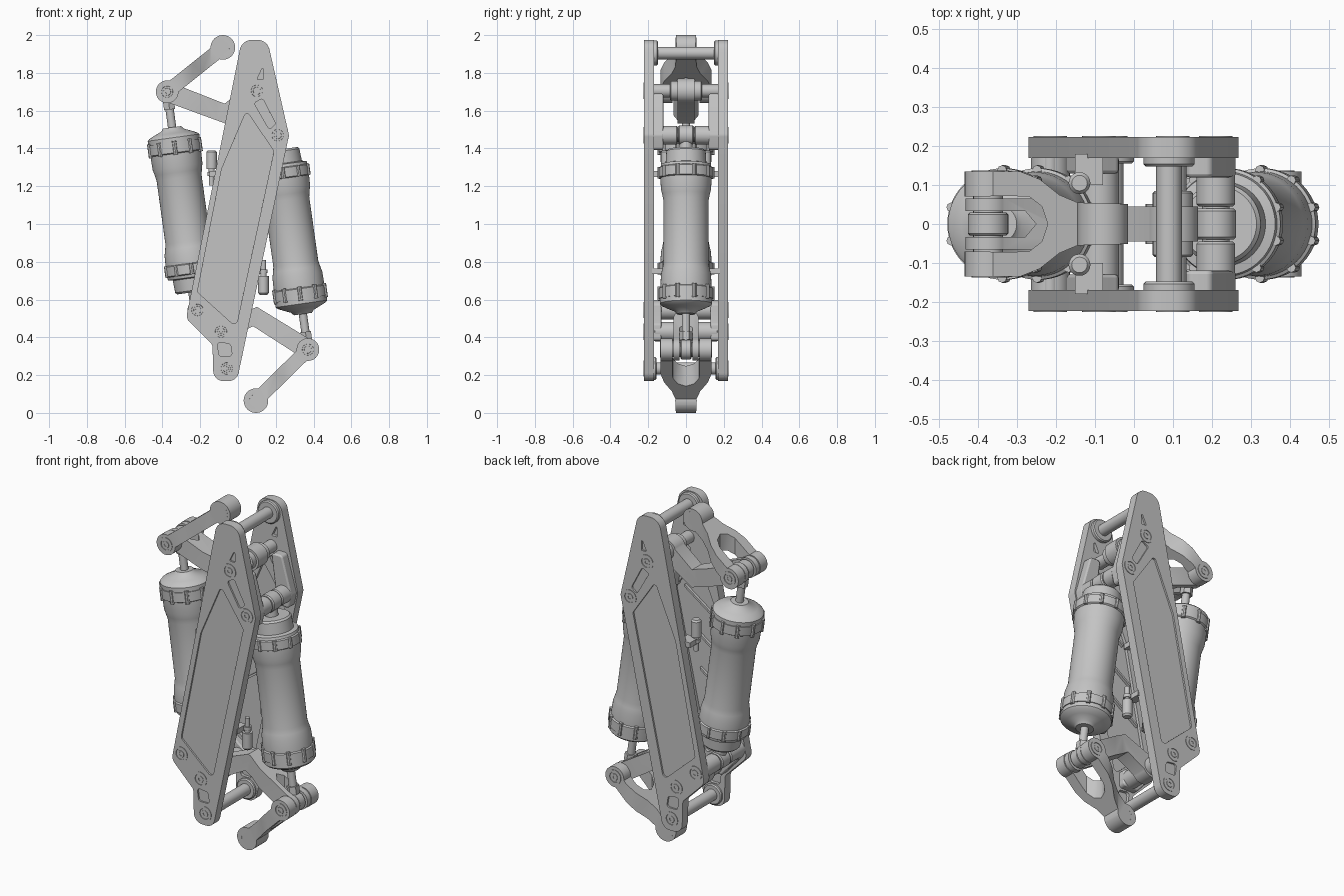
import bpy, bmesh, math
from mathutils import Vector

cube = bpy.data.objects.get("Cube")
if cube:
    bpy.data.objects.remove(cube, do_unlink=True)

grey = bpy.data.materials.new("machined_grey")
grey.use_nodes = True
colour = (0.55, 0.55, 0.55, 1)
grey.diffuse_color = colour
grey.node_tree.nodes["Principled BSDF"].inputs["Base Color"].default_value = colour
parts = []


def make(name, bm):
    bmesh.ops.recalc_face_normals(bm, faces=bm.faces[:])
    mesh = bpy.data.meshes.new(name)
    bm.to_mesh(mesh)
    bm.free()
    mesh.materials.append(grey)
    ob = bpy.data.objects.new(name, mesh)
    bpy.context.collection.objects.link(ob)
    parts.append(ob)
    return ob


def rounded(corners):
    """Polygon of (u, v, radius) corners with filleted vertices."""
    out = []
    for i, (u, v, r) in enumerate(corners):
        p = Vector((u, v, 0))
        a = (Vector((*corners[i - 1][:2], 0)) - p).normalized()
        b = (Vector((*corners[(i + 1) % len(corners)][:2], 0)) - p).normalized()
        half = a.angle(b) / 2
        c = p + (a + b).normalized() * r / math.sin(half)
        t = r / math.tan(half)
        s, e = (p + a * t - c).normalized(), (p + b * t - c).normalized()
        out += [(c + s.slerp(e, k / 8) * r).to_2d() for k in range(9)]
    return out


def slab(name, loops, w0, w1, axis="y", bevel=0.0):
    """Extrude an outline, with optional holes, along y or z."""
    bm = bmesh.new()
    for loop in loops:
        vs = [bm.verts.new((u, w0, v) if axis == "y" else (u, v, w0)) for u, v in loop]
        if len(loops) == 1:
            bm.faces.new(vs)
        else:
            for i, v in enumerate(vs):
                bm.edges.new((vs[i - 1], v))
    if len(loops) > 1:
        bmesh.ops.triangle_fill(bm, use_beauty=True, edges=bm.edges[:])
    new = bmesh.ops.extrude_face_region(bm, geom=bm.faces[:])["geom"]
    move = Vector((0, w1 - w0, 0) if axis == "y" else (0, 0, w1 - w0))
    bmesh.ops.translate(bm, vec=move, verts=[g for g in new if isinstance(g, bmesh.types.BMVert)])
    ob = make(name, bm)
    if bevel:
        mod = ob.modifiers.new("edge", "BEVEL")
        mod.width, mod.segments, mod.angle_limit = bevel, 2, math.radians(50)
    return ob


def lathe(name, start, direction, profile, sides=40):
    """Spin (distance, radius) pairs around an axis."""
    bm = bmesh.new()
    vs = [bm.verts.new((r, 0, d)) for d, r in profile]
    es = [bm.edges.new(pair) for pair in zip(vs, vs[1:])]
    bmesh.ops.spin(bm, geom=vs + es, cent=(0, 0, 0), axis=(0, 0, 1),
                   angle=math.tau, steps=sides, use_duplicate=False)
    bmesh.ops.remove_doubles(bm, verts=bm.verts[:], dist=1e-5)
    ob = make(name, bm)
    ob.location = start
    ob.rotation_euler = Vector(direction).to_track_quat("Z", "Y").to_euler()
    return ob


def pin(name, at, y0, y1, r):
    c = min(0.006, r / 5)
    n = y1 - y0
    return lathe(name, (at[0], y0, at[1]), (0, 1, 0),
                 [(0, 0), (0, r - c), (c, r), (n - c, r), (n, r - c), (n, 0)], 32)


def cap(name, at, y, side, r):
    """Low stepped bolt head facing outwards."""
    lathe(name, (at[0], y * side, at[1]), (0, side, 0),
          [(-0.01, r), (0.003, r), (0.003, r * 0.72), (-0.004, r * 0.68),
           (-0.004, r * 0.5), (0.002, r * 0.45), (0.002, r * 0.22), (-0.008, r * 0.2), (-0.008, 0)], 32)


def bone(path, r0, r1, w):
    """Side outline of an arm: round eyes joined by a narrower bar."""
    pts = [Vector(p) for p in path]

    def eye(p, q, r):
        a = math.atan2(q.y - p.y, q.x - p.x)
        f = math.asin(w / r)
        return [(p.x + r * math.cos(t), p.y + r * math.sin(t))
                for t in (a + f + (math.tau - 2 * f) * k / 28 for k in range(29))]
    right, left = [], []
    for p, q, s in zip(pts, pts[1:], pts[2:]):
        d = (s - p).normalized()
        right.append((q.x + d.y * w, q.y - d.x * w))
        left.append((q.x - d.y * w, q.y + d.x * w))
    return eye(pts[0], pts[1], r0) + right + eye(pts[-1], pts[-2], r1) + left[::-1]


def arm(name, path, half_plan, r0, r1, w):
    """Intersect the side outline with a symmetric plan of (t, y) points."""
    x0, x1 = path[0][0], path[-1][0]
    half = [(x0 + t * (x1 - x0), y) for t, y in half_plan]
    plan = half + [(x, -y) for x, y in half[::-1] if y > 0]
    ob = slab(name, [bone(path, r0, r1, w)], -0.2, 0.2)
    cutter = slab("arm_cutter", [plan], -0.1, 2.1, "z")
    cutter.hide_render = True
    mod = ob.modifiers.new("plan", "BOOLEAN")
    mod.operation, mod.solver, mod.object = "INTERSECT", "EXACT", cutter
    bpy.context.view_layer.objects.active = ob
    bpy.ops.object.modifier_apply(modifier=mod.name)
    parts.remove(cutter)
    bpy.data.objects.remove(cutter, do_unlink=True)


# Joint positions in the x-z plane
top_pin, bottom_pin = (0.09, 1.905), (-0.06, 0.235)
joints = {
    "upper": dict(knee=(-0.375, 1.70), hub=(-0.08, 1.935), bend=(-0.07, 1.585),
                  pivot=(0.10, 1.705), anchor=(-0.215, 0.545), sleeve=0.085),
    "lower": dict(knee=(0.37, 0.335), hub=(0.095, 0.065), bend=(0.09, 0.51),
                  pivot=(-0.09, 0.43), anchor=(0.21, 1.47), sleeve=0.17),
}

# Side plates with recessed panels
outline = rounded([(0.02, 1.975, 0.065), (0.155, 1.975, 0.065), (0.27, 1.47, 0.04), (-0.006, 0.168, 0.055),
                   (-0.13, 0.168, 0.055), (-0.135, 0.36, 0.03), (-0.275, 0.5, 0.05)])
pockets = [
    rounded([(-0.215, 0.64, 0.02), (-0.087, 1.29, 0.05), (0.045, 1.6, 0.015), (0.19, 1.385, 0.02), (-0.01, 0.455, 0.02)]),
    rounded([(0.085, 1.64, 0.012), (0.13, 1.665, 0.012), (0.2, 1.53, 0.012), (0.165, 1.5, 0.012)]),
    rounded([(0.1, 1.765, 0.005), (0.135, 1.765, 0.005), (0.135, 1.84, 0.005)]),
    rounded([(-0.11, 0.375, 0.015), (-0.04, 0.365, 0.015), (-0.03, 0.3, 0.015), (-0.1, 0.3, 0.015)]),
]


def grown(loop, k=1.03):
    c = sum((Vector(p) for p in loop), Vector((0, 0))) / len(loop)
    return [c + (Vector(p) - c) * k for p in loop]


upper_block = rounded([(0.13, 1.69, 0.02), (0.2, 1.69, 0.02), (0.262, 1.47, 0.03), (0.245, 1.39, 0.02), (0.17, 1.40, 0.02)])
lower_block = rounded([(-0.26, 0.515, 0.03), (-0.14, 0.38, 0.02), (-0.04, 0.38, 0.02), (-0.04, 0.47, 0.02), (-0.225, 0.61, 0.02)])
for side, label in ((-1, "front"), (1, "back")):
    slab(label + "_side_plate", [outline] + pockets, side * 0.17, side * 0.223, bevel=0.004)
    for i, p in enumerate(pockets):
        slab(f"{label}_recessed_panel_{i + 1}", [grown(p)], side * 0.188, side * 0.213)
    slab(label + "_upper_block", [upper_block], side * 0.12, side * 0.2, bevel=0.008)
    slab(label + "_lower_block", [lower_block], side * 0.13, side * 0.2, bevel=0.008)
    for name, at, r, inner in (("top_boss", top_pin, 0.066, 0.148), ("bottom_boss", bottom_pin, 0.06, 0.155),
                               ("upper_anchor_boss", joints["lower"]["anchor"], 0.05, 0.045),
                               ("lower_anchor_boss", joints["upper"]["anchor"], 0.05, 0.045)):
        pin(f"{label}_{name}", at, *sorted((side * inner, side * 0.2)), r)
    for j in joints.values():
        cap(label + "_pivot_cap", j["pivot"], 0.223, side, 0.043)
        cap(label + "_anchor_cap", j["anchor"], 0.223, side, 0.043)
    cap(label + "_bottom_cap", bottom_pin, 0.223, side, 0.043)
    # Slim diagonal ribs on the inner face
    for k in range(3):
        z = 0.8 + 0.23 * k
        x = -0.17 + 0.05 * k
        slab(label + "_inner_rib", [[(x, z), (x + 0.2, z + 0.14), (x + 0.2, z + 0.155), (x, z + 0.015)]],
             side * 0.172, side * 0.19)

# Cross rods holding the plates together
pin("top_cross_rod", top_pin, -0.2, 0.2, 0.033)
pin("bottom_cross_rod", bottom_pin, -0.2, 0.2, 0.033)

# Plans of the forked links and the cranks
fork_plan = [(1.4, 0.05), (0.78, 0.055), (0.62, 0.075), (0.45, 0.115), (0.28, 0.135), (-0.3, 0.135),
             (-0.3, 0.07), (0.2, 0.072), (0.36, 0.07), (0.47, 0.045), (0.52, 0)]
crank_plan = [(1.3, 0.045), (0.55, 0.045), (0.4, 0.066), (-0.2, 0.066), (-0.2, 0.034), (0.2, 0.034), (0.26, 0)]
body = [(0.04, 0), (0.04, 0.022), (0.19, 0.022), (0.19, 0.048), (0.205, 0.06), (0.222, 0.1), (0.235, 0.128),
        (0.245, 0.138), (0.27, 0.138), (0.27, 0.143), (0.325, 0.143), (0.33, 0.135), (0.4, 0.133), (0.43, 0.126),
        (0.46, 0.12), (0.8, 0.12), (0.83, 0.126), (0.86, 0.133), (0.915, 0.135), (0.92, 0.143), (0.97, 0.143),
        (0.975, 0.135), (0.99, 0.132), (0.995, 0.108), (1.06, 0.104), (1.07, 0.095), (1.07, 0.035), (1.14, 0.035), (1.14, 0)]

for end, j in joints.items():
    knee, hub, anchor = j["knee"], j["hub"], j["anchor"]
    arm(end + "_forked_link", [knee, hub], fork_plan, 0.06, 0.065, 0.038)
    arm(end + "_crank", [knee, j["bend"], j["pivot"]], crank_plan, 0.058, 0.065, 0.052)
    pin(end + "_crank_sleeve", j["pivot"], -j["sleeve"], j["sleeve"], 0.052)
    pin(end + "_crank_pin", j["pivot"], -0.2, 0.2, 0.035)
    pin(end + "_anchor_pin", anchor, -0.2, 0.2, 0.035)
    pin(end + "_anchor_eye", anchor, -0.04, 0.04, 0.052)
    pin(end + "_knee_pin", knee, -0.132, 0.132, 0.038)
    pin(end + "_rod_eye", knee, -0.03, 0.03, 0.052)
    for side in (-1, 1):
        cap(end + "_knee_cap", knee, 0.135, side, 0.042)
        cap(end + "_hub_bearing", hub, 0.05, side, 0.048)
    # Actuator cylinder, rod nut and collar clamps
    start = Vector((knee[0], 0, knee[1]))
    axis = (Vector((anchor[0], 0, anchor[1])) - start).normalized()
    lathe(end + "_actuator", start, axis, body, 56)
    lathe(end + "_rod_nut", start, axis, [(0.05, 0), (0.05, 0.034), (0.095, 0.034), (0.095, 0)], 6)
    across = axis.cross(Vector((0, 1, 0)))
    for k in range(10):
        a = math.tau * (k + 0.5) / 10
        out = across * math.cos(a) + Vector((0, 1, 0)) * math.sin(a)
        for d, n in ((0.262, 0.075), (0.915, 0.06)):
            lathe(end + "_collar_clamp", start + axis * d + out * 0.139, axis,
                  [(0, 0), (0, 0.012), (n, 0.012), (n, 0)], 8)

# Small valves on brackets inside the frame
valve = [(0, 0), (0, 0.014), (0.05, 0.014), (0.05, 0.022), (0.07, 0.022), (0.07, 0.016), (0.085, 0.016),
         (0.085, 0.028), (0.175, 0.028), (0.185, 0.02), (0.185, 0)]
for side in (-1, 1):
    for x, z, up in ((-0.14, 1.205, 1), (0.135, 0.81, -1)):
        lathe("valve", (x, side * 0.105, z), (0, 0, up), valve, 20)
        zc = z + up * 0.06
        slab("valve_bracket", [[(x - 0.012, zc - 0.015), (x + 0.06 * up, zc - 0.015),
                                (x + 0.06 * up, zc + 0.015), (x - 0.012, zc + 0.015)]], side * 0.1, side * 0.18)

bpy.ops.object.select_all(action="DESELECT")
for ob in parts:
    ob.select_set(True)
bpy.context.view_layer.objects.active = parts[0]
bpy.ops.object.shade_smooth_by_angle(angle=math.radians(35))
